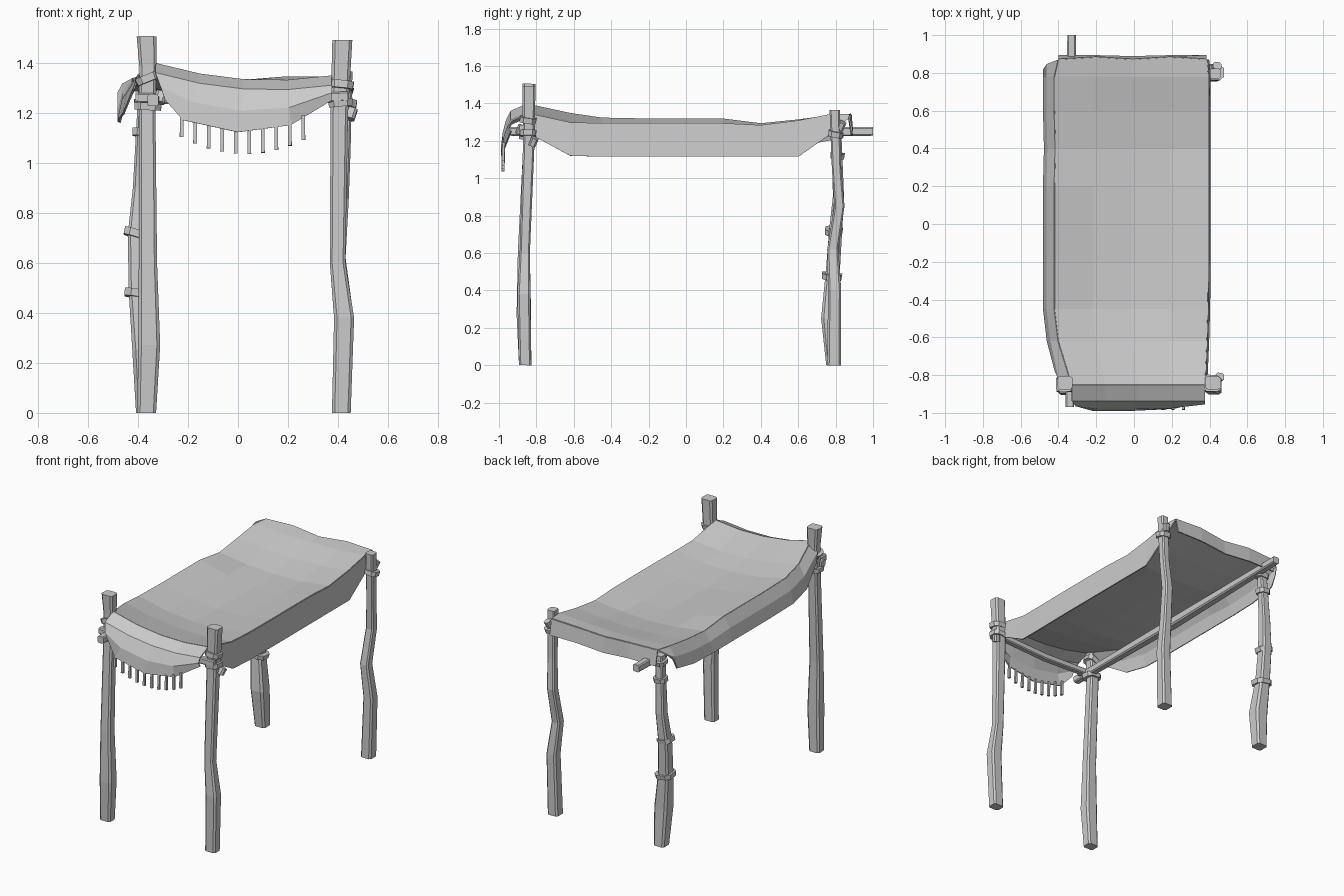
import bpy
from mathutils import Vector

if "Cube" in bpy.data.objects:
    bpy.data.objects.remove(bpy.data.objects["Cube"])

grey = bpy.data.materials.new("plain_grey")
grey.use_nodes = True
colour = (0.6, 0.6, 0.6, 1)
grey.diffuse_color = colour
grey.node_tree.nodes["Principled BSDF"].inputs["Base Color"].default_value = colour


def make(name, verts, faces):
    mesh = bpy.data.meshes.new(name)
    mesh.from_pydata(verts, [], faces)
    mesh.materials.append(grey)
    obj = bpy.data.objects.new(name, mesh)
    bpy.context.collection.objects.link(obj)
    return obj


def sweep(name, path, depth=1.0, c=0.7):
    """Chamfered square bar through (x, y, z, width) stations."""
    centres = [Vector(p[:3]) for p in path]
    axis = (centres[-1] - centres[0]).normalized()
    side = Vector((1, 0, 0)) if abs(axis.x) < 0.7 else Vector((0, 1, 0))
    side = (side - axis * side.dot(axis)).normalized()
    other = axis.cross(side) * depth
    outline = [(1, -c), (1, c), (c, 1), (-c, 1), (-1, c), (-1, -c), (-c, -1), (c, -1)]
    n = len(outline)
    verts = [o + (side * a + other * b) * p[3] / 2
             for o, p in zip(centres, path) for a, b in outline]
    faces = [(r * n + i, r * n + (i + 1) % n, (r + 1) * n + (i + 1) % n, (r + 1) * n + i)
             for r in range(len(path) - 1) for i in range(n)]
    last = (len(path) - 1) * n
    faces += [tuple(reversed(range(n))), tuple(range(last, last + n))]
    return make(name, verts, faces)


def cloth(name, rows):
    """Thin sheet through rows of points."""
    n = len(rows[0])
    faces = [(r * n + i, r * n + i + 1, (r + 1) * n + i + 1, (r + 1) * n + i)
             for r in range(len(rows) - 1) for i in range(n - 1)]
    obj = make(name, [p for row in rows for p in row], faces)
    solid = obj.modifiers.new("thickness", "SOLIDIFY")
    solid.thickness = 0.008
    solid.offset = 0
    return obj


def wrap(name, x, y, z, width, tilt, lean, height=0.03):
    """Rope band around a post."""
    a = Vector((x, y, z))
    d = Vector((tilt, lean, 1)).normalized() * height / 2
    sweep(name, [(*(a - d), width * 0.95), (*(a + d), width)], 0.9, 0.55)


# Crooked posts
sweep("front_right_post", [(-.365, -.86, 0, .075), (-.355, -.867, .27, .088), (-.36, -.867, .6, .073),
                           (-.363, -.84, 1.2, .066), (-.36, -.84, 1.38, .068), (-.365, -.84, 1.505, .08)], .88)
sweep("front_left_post", [(.413, -.86, 0, .075), (.424, -.867, .38, .08), (.398, -.862, .6, .062),
                          (.405, -.84, 1.2, .07), (.417, -.84, 1.49, .08)], .88)
sweep("back_left_post", [(.413, .792, 0, .075), (.425, .795, .4, .07), (.4, .785, .62, .06),
                         (.415, .82, .85, .055), (.425, .805, 1.05, .05), (.43, .795, 1.365, .055)])
sweep("back_right_post", [(-.37, .787, 0, .075), (-.375, .77, .25, .095), (-.4, .785, .5, .075),
                          (-.405, .8, .72, .07), (-.39, .815, .9, .06), (-.375, .805, 1.28, .048)])

# Horizontal poles
sweep("right_side_pole", [(-.34, -.97, 1.25, .045), (-.335, 0, 1.24, .06), (-.33, 1, 1.25, .046)])
sweep("front_cross_pole", [(-.41, -.87, 1.26, .04), (0, -.87, 1.245, .042), (.44, -.87, 1.265, .04)])

# Rope bands and knots
for x, y, z, w, tilt, lean in [
        (-.36, -.845, 1.225, .11, .05, 0), (-.36, -.845, 1.335, .1, -.4, .1),
        (.41, -.845, 1.24, .1, -.1, 0), (.412, -.845, 1.31, .1, .1, .15),
        (.43, .8, 1.235, .09, .1, .2), (-.38, .81, 1.12, .085, .1, .1),
        (-.405, .79, .715, .105, .3, .1), (-.395, .78, .475, .12, .15, .1),
        (-.37, .805, 1.235, .09, 0, .2)]:
    wrap("rope_band", x, y, z, w, tilt, lean)
for x, y, z in [(-.31, -.885, 1.26), (.45, -.815, 1.195), (.435, .83, 1.28)]:
    wrap("rope_knot", x, y, z, .045, .3, .4, .045)

# Canopy stations: y, right edge x, right z, middle z, left z, left edge x
stations = [(-.85, -.33, 1.395, 1.33, 1.345, .375), (-.62, -.4, 1.345, 1.28, 1.295, .385),
            (-.45, -.42, 1.32, 1.255, 1.29, .39), (-.2, -.42, 1.315, 1.245, 1.29, .393),
            (.2, -.42, 1.315, 1.245, 1.29, .393), (.4, -.415, 1.29, 1.25, 1.28, .393),
            (.6, -.42, 1.31, 1.28, 1.305, .393), (.78, -.42, 1.335, 1.32, 1.34, .393),
            (.87, -.4, 1.34, 1.325, 1.34, .385)]
columns = [i / 4 for i in range(5)]


def cross(y, xr, zr, zm, zl, xl):
    sag = (zr + zl) / 2 - zm
    return [(xr + (xl - xr) * t, y, zr + (zl - zr) * t - sag * 4 * t * (1 - t)) for t in columns]


top = [cross(*s) for s in stations]
# The back edge is gently scalloped
top[-1] = [(x, y + .012 * (i % 2), z + .012 * (i % 2)) for i, (x, y, z) in enumerate(top[-1])]
cloth("canopy_top", top)

# Side flaps, gathered in at the corners
left_drop = [.1, .175, .175, .175, .175, .165, .19, .1, .02]
left_edge = [row[-1] for row in top]
cloth("left_flap", [left_edge, [(x + .009, y, z - d) for (x, y, z), d in zip(left_edge, left_drop)]])
right_drop = [.1, .15, .15, .15, .15, .13, .14, .13, .06]
right_edge = [row[0] for row in top]
gather = [.07] + [0] * 7 + [-.05]
cloth("right_flap", [right_edge] + [
    [(x - out - abs(g) * .4, y + g * t, z - d * t) for (x, y, z), d, g in zip(right_edge, right_drop, gather)]
    for out, t in ((.04, .45), (.058, 1))])

# Back flap
cloth("back_flap", [top[-1], [(x, .89 - .005 * (i == 2), z - .1) for i, (x, y, z) in enumerate(top[-1])]])

# Front flap folds over the pole, bulges, then hangs to a curved hem
fold = [(x, y - .085, z - .038) for x, y, z in top[0]]
hem = [(-.29, -.955, 1.25), (-.22, -.985, 1.17), (0, -.985, 1.122), (.21, -.975, 1.15), (.375, -.935, 1.25)]
bulge = [((a[0] + b[0]) / 2, (a[1] + b[1]) / 2 - .016, (a[2] + b[2]) / 2) for a, b in zip(fold, hem)]
cloth("front_flap", [top[0], fold, bulge, hem])

# Fringe strips under the hem
for i in range(10):
    x = -.225 + .054 * i
    bottom = 1.035 + 1.05 * (x - .03) ** 2
    sweep("fringe_strip", [(x, -.975, bottom + .1, .014), (x, -.978, bottom, .016)], c=.9)
